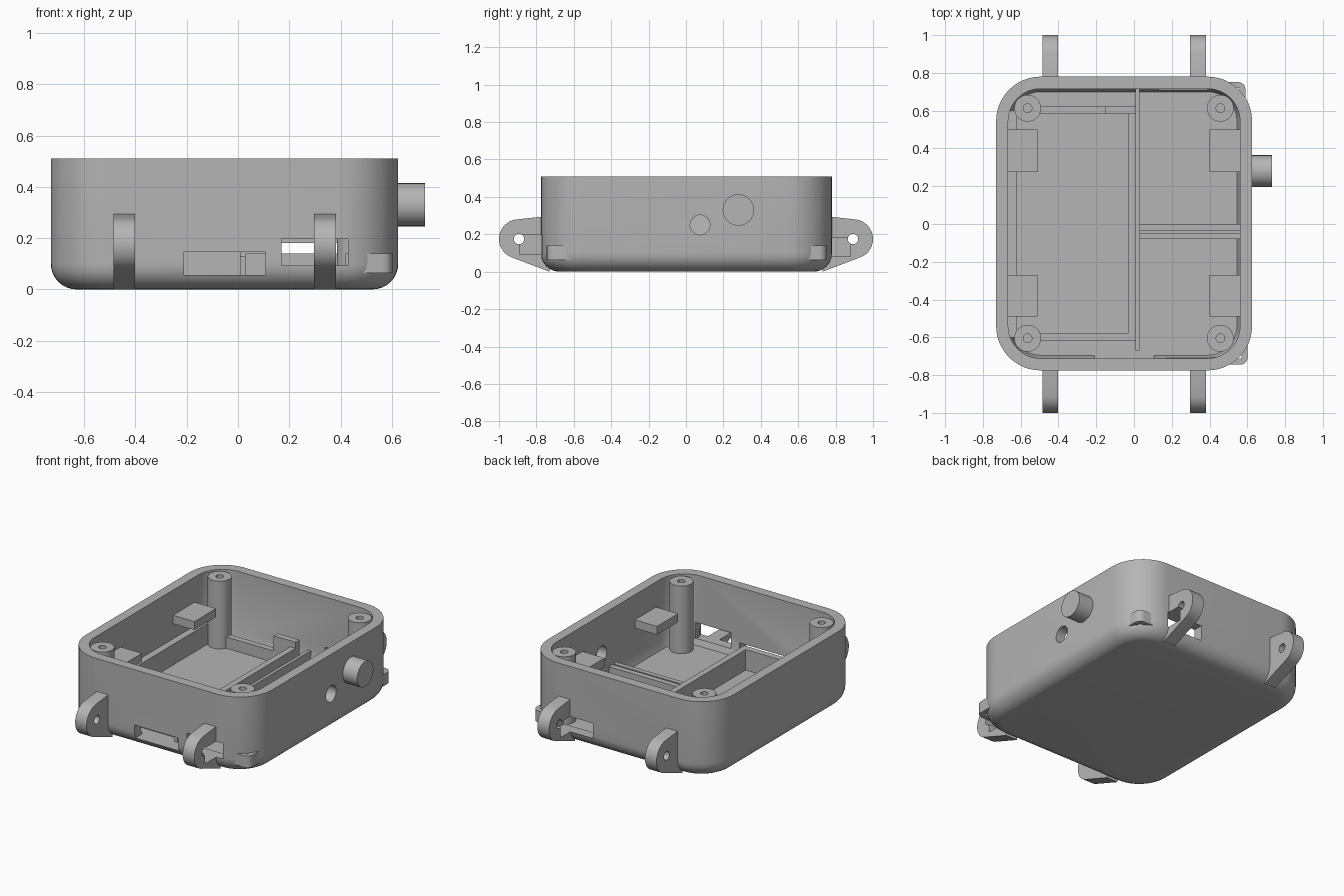
import bpy, bmesh, math
from mathutils import Vector

if "Cube" in bpy.data.objects:
    bpy.data.objects.remove(bpy.data.objects["Cube"])

grey = bpy.data.materials.new("light grey plastic")
grey.diffuse_color = (0.46, 0.46, 0.46, 1)
grey.use_nodes = True
grey.node_tree.nodes["Principled BSDF"].inputs["Base Color"].default_value = grey.diffuse_color


def finish(name, bm, smooth=True):
    bmesh.ops.recalc_face_normals(bm, faces=bm.faces[:])
    me = bpy.data.meshes.new(name)
    bm.to_mesh(me)
    bm.free()
    ob = bpy.data.objects.new(name, me)
    bpy.context.collection.objects.link(ob)
    me.materials.append(grey)
    if smooth:
        shade(ob)
    return ob


def shade(ob):
    bpy.ops.object.select_all(action='DESELECT')
    ob.select_set(True)
    bpy.context.view_layer.objects.active = ob
    bpy.ops.object.shade_smooth_by_angle(angle=math.radians(30))


def box(name, x0, x1, y0, y1, z0, z1):
    bm = bmesh.new()
    bmesh.ops.create_cube(bm, size=1)
    for v in bm.verts:
        v.co = ((x0 + x1) / 2 + v.co.x * (x1 - x0),
                (y0 + y1) / 2 + v.co.y * (y1 - y0),
                (z0 + z1) / 2 + v.co.z * (z1 - z0))
    return finish(name, bm, False)


def prism(name, points, direction):
    """Extrude a closed 3D outline along a vector."""
    bm = bmesh.new()
    f = bm.faces.new([bm.verts.new(p) for p in points])
    r = bmesh.ops.extrude_face_region(bm, geom=[f], use_keep_orig=True)
    vs = [g for g in r['geom'] if isinstance(g, bmesh.types.BMVert)]
    bmesh.ops.translate(bm, verts=vs, vec=Vector(direction))
    return finish(name, bm)


def circle(r, n=32):
    return [(r * math.cos(2 * math.pi * i / n), r * math.sin(2 * math.pi * i / n)) for i in range(n)]


def rod_x(name, x0, x1, y, z, r):
    return prism(name, [(x0, y + a, z + b) for a, b in circle(r)], (x1 - x0, 0, 0))


def cut(ob, cutters):
    for c in cutters:
        m = ob.modifiers.new("cut", 'BOOLEAN')
        m.operation, m.object, m.solver = 'DIFFERENCE', c, 'EXACT'
    bpy.context.view_layer.update()
    dg = bpy.context.evaluated_depsgraph_get()
    me = bpy.data.meshes.new_from_object(ob.evaluated_get(dg))
    ob.modifiers.clear()
    ob.data = me
    shade(ob)


# Shell: rounded-rectangle rings from the underside, over the rim, to the floor
X0, X1, Y0, Y1, TOP, R = -0.73, 0.625, -0.775, 0.78, 0.51, 0.235
FLOOR = 0.055


def ring(inset, z, n=12):
    r = R - inset
    pts = []
    for cx, cy, q in ((X1 - R, Y1 - R, 0), (X0 + R, Y1 - R, 1), (X0 + R, Y0 + R, 2), (X1 - R, Y0 + R, 3)):
        for i in range(n + 1):
            a = (q + i / n) * math.pi / 2
            pts.append((cx + r * math.cos(a), cy + r * math.sin(a), z))
    return pts


F = 0.1
levels = [(F * (1 - math.sin(a)), F * (1 - math.cos(a))) for a in [i * math.pi / 16 for i in range(9)]]
levels += [(0, TOP), (0.064, TOP), (0.064, 0.1), (0.08, FLOOR)]
bm = bmesh.new()
rings = [[bm.verts.new(p) for p in ring(*lv)] for lv in levels]
for a, b in zip(rings, rings[1:]):
    for i in range(len(a)):
        j = (i + 1) % len(a)
        bm.faces.new((a[i], a[j], b[j], b[i]))
bm.faces.new(rings[0])
bm.faces.new(rings[-1])
shell = finish("shell", bm)

# Openings
front_slot = box("front_slot_cutter", 0.17, 0.43, -0.89, -0.66, 0.093, 0.196)
back_slot = box("back_slot_cutter", 0.13, 0.39, 0.66, 0.88, 0.08, 0.18)
port = box("front_port_cutter", -0.21, 0.107, -0.9, -0.66, 0.057, 0.146)
side_hole = rod_x("side_hole_cutter", 0.5, 0.7, 0.075, 0.25, 0.053)
cutters = [front_slot, back_slot, port, side_hole]
cut(shell, cutters)

# Side knob
rod_x("side_knob", 0.6, 0.73, 0.28, 0.33, 0.084)

# Strap lugs with pin holes, front and back
for s, side in ((-1, "front"), (1, "back")):
    arc = [(0.895 + 0.105 * math.cos(a), 0.175 + 0.105 * math.sin(a))
           for a in [math.radians(-68 + i * 150 / 16) for i in range(17)]]
    outline = [(0.73, 0.0)] + arc + [(0.765, 0.295), (0.73, 0.295)]
    pin = prism("pin_hole_cutter", [(-0.8, s * 0.893 + a, 0.175 + b) for a, b in circle(0.028, 24)], (1.6, 0, 0))
    cutters.append(pin)
    for x0, x1 in ((-0.485, -0.402), (0.297, 0.382)):
        lug = prism(side + "_lug", [(x0, s * y, z) for y, z in outline], (x1 - x0, 0, 0))
        cut(lug, [pin, front_slot if s < 0 else back_slot])

# Corner loops on the right side
for s, y, x, side in ((-1, 0.745, 0.602, "front"), (1, 0.752, 0.59, "back")):
    t, r = 0.032, 0.04
    out = [(x - r + r * math.sin(a), y - r + r * math.cos(a)) for a in [i * math.pi / 8 for i in range(5)]]
    pts = [(0.42, y)] + out + [(x, 0.6), (x - t, 0.6), (x - t, y - t), (0.42, y - t)]
    prism(side + "_corner_loop", [(a, s * b, 0.063) for a, b in pts], (0, 0, 0.077))

# Screw posts
for px in (-0.563, 0.457):
    for py in (-0.605, 0.613):
        post = prism("screw_post", [(px + a, py + b, FLOOR - 0.01) for a, b in circle(0.071)], (0, 0, 0.455))
        hole = prism("screw_hole_cutter", [(px + a, py + b, 0.3) for a, b in circle(0.023, 20)], (0, 0, 0.3))
        cutters.append(hole)
        cut(post, [hole])

# Ledges on the side walls
for y0, y1 in ((-0.49, -0.27), (0.275, 0.5)):
    box("left_ledge", -0.69, -0.51, y0, y1, 0.29, 0.345)
    box("right_ledge", 0.4, 0.58, y0, y1, 0.29, 0.345)

# Battery tray ribs
Z = FLOOR - 0.01
box("tray_left_rib", -0.68, -0.62, -0.6, 0.6, Z, 0.19)
box("tray_right_rib", -0.03, 0.01, -0.62, 0.625, Z, 0.19)
box("tray_front_rib", -0.5, -0.03, -0.62, -0.578, Z, 0.19)
box("tray_back_rib", -0.5, -0.15, 0.585, 0.625, Z, 0.13)
box("tray_back_hook", -0.15, 0.01, 0.585, 0.625, Z, 0.23)

# Dividers on the right half
box("centre_divider", 0.008, 0.03, -0.67, 0.72, Z, 0.13)
box("board_rib", 0.03, 0.57, -0.08, -0.048, Z, 0.14)
box("board_rib", 0.03, 0.57, -0.038, 0.0, Z, 0.14)
box("board_rib_base", 0.03, 0.57, -0.05, -0.036, Z, 0.115)

for c in cutters:
    c.hide_render = True
    c.hide_viewport = True
